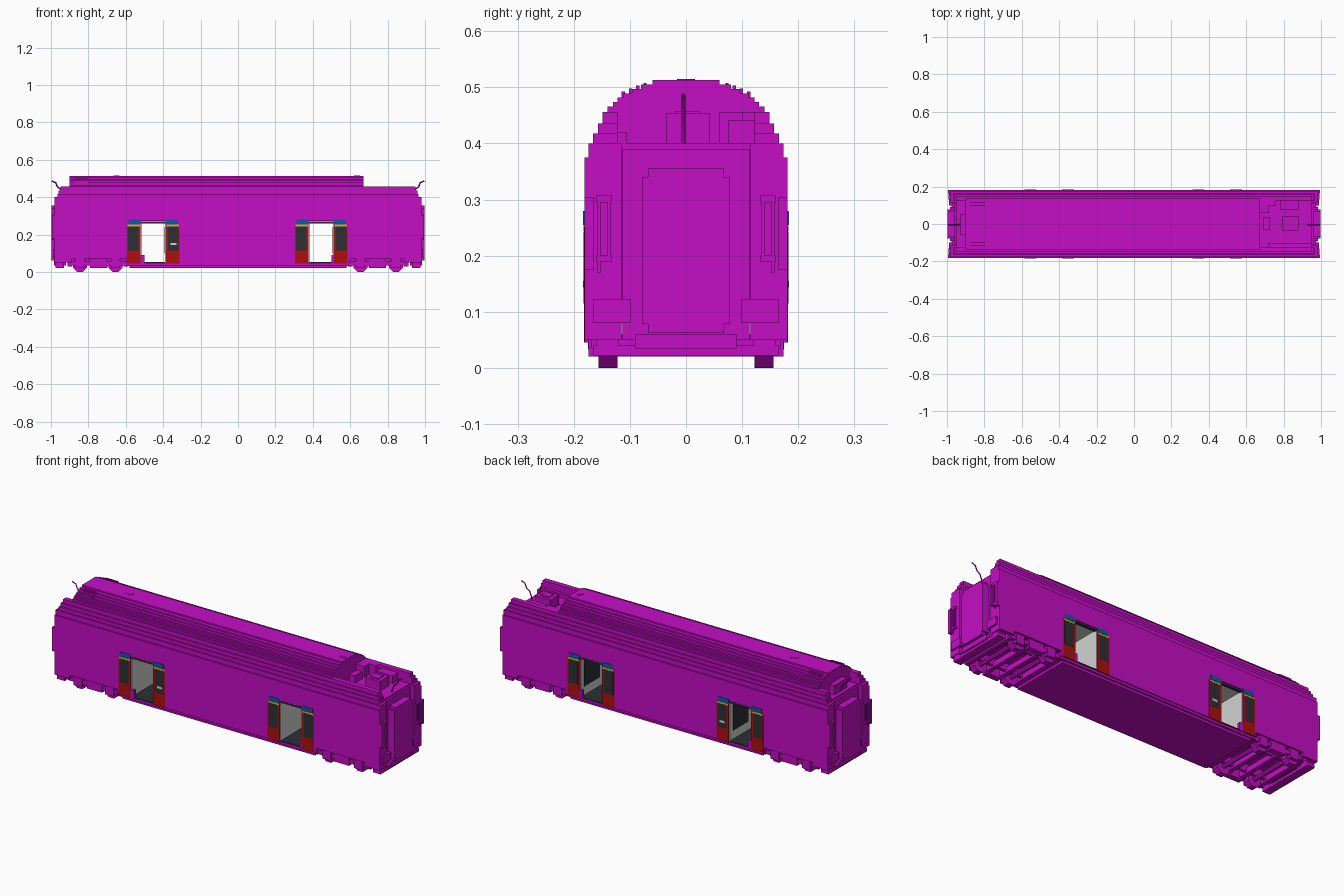
import bpy, bmesh, math
from mathutils import Matrix, Vector

cube = bpy.data.objects.get("Cube")
if cube:
    bpy.data.objects.remove(cube)


def colour(name, r, g, b):
    m = bpy.data.materials.new(name)
    m.use_nodes = True
    m.diffuse_color = (r, g, b, 1)
    m.node_tree.nodes["Principled BSDF"].inputs["Base Color"].default_value = (r, g, b, 1)
    return m


MAGENTA = colour("magenta", 0.56, 0.004, 0.56)
RED = colour("door red", 0.42, 0.005, 0.005)
BLUE = colour("door blue", 0.006, 0.09, 0.4)
YELLOW = colour("yellow", 0.75, 0.45, 0.02)
DARK = colour("dark glass", 0.025, 0.028, 0.036)
GREY = colour("light grey", 0.65, 0.65, 0.65)


def finish(name, bm, mat):
    mesh = bpy.data.meshes.new(name)
    bm.to_mesh(mesh)
    bm.free()
    mesh.materials.append(mat)
    ob = bpy.data.objects.new(name, mesh)
    bpy.context.scene.collection.objects.link(ob)
    return ob


def boxes(name, bounds, mat=MAGENTA):
    """One object from boxes given as pairs of x, y and z limits."""
    bm = bmesh.new()
    for x, y, z in bounds:
        size = [abs(p[1] - p[0]) for p in (x, y, z)]
        mid = Vector([(p[1] + p[0]) / 2 for p in (x, y, z)])
        bmesh.ops.create_cube(bm, size=1, matrix=Matrix.Translation(mid) @ Matrix.Diagonal((*size, 1)))
    return finish(name, bm, mat)


def flip(p, s):
    return (p[0] * s, p[1] * s)


def four(x, y, z):
    """The same box at both ends and on both sides."""
    return [(flip(x, sx), flip(y, sy), z) for sx in (-1, 1) for sy in (-1, 1)]


def ends(x, y, z):
    return [(flip(x, s), y, z) for s in (-1, 1)]


def sides(x, y, z):
    return [(x, flip(y, s), z) for s in (-1, 1)]


W = 0.181
DOORS = [(-0.52, -0.385), (0.378, 0.513)]

# Lower body, split by the two open vestibules
body = [((-0.95, DOORS[0][0]), (-W, W), (0.08, 0.272)),
        ((DOORS[0][1], DOORS[1][0]), (-W, W), (0.045, 0.272)),
        ((DOORS[1][1], 0.95), (-W, W), (0.08, 0.272)),
        ((-0.95, 0.95), (-W, W), (0.272, 0.375)),
        ((-0.95, 0.95), (-0.174, 0.174), (0.375, 0.4))]
body += four((0.94, 0.98), (0.115, W), (0.05, 0.375))
body += four((0.94, 0.98), (0.115, 0.174), (0.375, 0.4))
boxes("body_shell", body)
boxes("side_skirts", four((0.5, 0.6), (0.165, W), (0.045, 0.09)) +
      four((0.89, 0.98), (0.165, W), (0.05, 0.09)) +
      four((0.6, 0.9), (0.165, W), (0.07, 0.09)))

# Stepped roof shoulders, leaving an open deck at the ends
shoulder = []
for hw, z0, z1, end in ((0.166, 0.4, 0.418, 0.965), (0.157, 0.418, 0.436, 0.96), (0.149, 0.436, 0.456, 0.95)):
    shoulder.append(((-0.9, 0.67), (-hw, hw), (z0, z1)))
    shoulder += sides((-end, end), (0.122, hw), (z0, z1))
boxes("roof_shoulders", shoulder)

# Raised roof, in shallow steps
hump = []
for hw, z0, z1 in ((0.14, 0.456, 0.466), (0.13, 0.466, 0.474), (0.122, 0.474, 0.482), (0.111, 0.482, 0.489),
                   (0.096, 0.489, 0.497), (0.08, 0.497, 0.505), (0.06, 0.505, 0.513)):
    hump.append(((-0.9, 0.67), (-hw, hw), (z0, z1)))
boxes("raised_roof", hump)

# Roof vents, louvres and end equipment
bm = bmesh.new()
for x in (-0.65, 0.635):
    for radius, height in ((0.028, 0.003), (0.016, 0.006)):
        bmesh.ops.create_cone(bm, cap_ends=True, segments=12, radius1=radius, radius2=radius, depth=height,
                              matrix=Matrix.Translation((x, 0, 0.512)))
finish("roof_vents", bm, MAGENTA)
louvres = []
for i in range(4):
    y = 0.07 + i * 0.013
    louvres += sides((-0.875, -0.8), (y, y + 0.006), (0.48, 0.508 - i * 0.005))
boxes("roof_louvres", louvres)
boxes("roof_equipment", [((0.79, 0.88), (-0.035, 0.042), (0.39, 0.453)),
                         ((0.81, 0.86), (-0.02, 0.025), (0.45, 0.458)),
                         ((0.69, 0.725), (-0.03, 0.035), (0.39, 0.44)),
                         ((0.67, 0.72), (0.06, 0.115), (0.39, 0.456)),
                         ((0.67, 0.76), (0.1, 0.125), (0.39, 0.456)),
                         ((0.78, 0.88), (0.075, 0.125), (0.39, 0.442)),
                         ((0.72, 0.95), (-0.125, -0.105), (0.39, 0.42)),
                         ((-0.93, -0.9), (-0.06, 0.05), (0.39, 0.45))])

# Curved cable at each end of the roof
for s, label in ((-1, "right"), (1, "left")):
    curve = bpy.data.curves.new("roof_cable_" + label, "CURVE")
    curve.dimensions = "3D"
    curve.bevel_depth = 0.004
    curve.bevel_resolution = 0
    path = ((0.93, 0.4), (0.945, 0.44), (0.965, 0.455), (0.975, 0.478), (0.996, 0.486))
    spline = curve.splines.new("POLY")
    spline.points.add(len(path) - 1)
    for point, (x, z) in zip(spline.points, path):
        point.co = (s * x, -0.005, z, 1)
    curve.materials.append(MAGENTA)
    bpy.context.scene.collection.objects.link(bpy.data.objects.new(curve.name, curve))

# End gangways with notched corners
gangway = []
for hw, z0, z1 in ((0.068, 0.062, 0.355), (0.078, 0.078, 0.34)):
    gangway += ends((0.94, 0.998), (-hw, hw), (z0, z1))
boxes("gangways", gangway)
boxes("gangway_frames", ends((0.94, 0.96), (-0.113, 0.113), (0.05, 0.39)) +
      ends((0.92, 0.985), (-0.09, 0.09), (0.035, 0.06)) +
      ends((0.93, 0.975), (-0.165, 0.165), (0.022, 0.04)))

# End fittings: lamp boxes, grab rails and corner plates
boxes("end_boxes", four((0.97, 0.99), (0.098, 0.166), (0.08, 0.122)))
boxes("end_grab_rails", four((0.985, 0.992), (0.134, 0.14), (0.2, 0.305)) +
      four((0.985, 0.992), (0.152, 0.158), (0.17, 0.305)) +
      four((0.975, 0.992), (0.132, 0.16), (0.295, 0.308)) +
      four((0.975, 0.992), (0.132, 0.16), (0.19, 0.2)))
boxes("corner_plates", four((0.975, 0.995), (0.164, W), (0.175, 0.305)))

# Underfloor, stepping inward
boxes("underfloor", [((-0.6, 0.6), (-0.175, 0.175), (0.033, 0.05)),
                     ((-0.58, 0.58), (-0.165, 0.165), (0.02, 0.035))])

# Bogies: side frames, cross beams and octagonal wheels
frames, beams = [], []
frames += four((0.6, 0.9), (0.14, 0.168), (0.035, 0.058))
frames += four((0.7, 0.79), (0.14, 0.172), (0.022, 0.07))
frames += four((0.93, 0.975), (0.12, 0.16), (0.03, 0.055))
for x in (0.655, 0.845):
    frames += four((x - 0.025, x + 0.025), (0.15, 0.174), (0.02, 0.072))
for x in (0.6, 0.7, 0.78, 0.9):
    beams += ends((x - 0.012, x + 0.012), (-0.16, 0.16), (0.03, 0.06))
beams += four((0.6, 0.91), (0.09, 0.105), (0.04, 0.085))
boxes("bogie_frames", frames)
boxes("bogie_beams", beams)
bm = bmesh.new()
turn = Matrix.Rotation(math.pi / 2, 4, "X") @ Matrix.Rotation(math.pi / 8, 4, "Z")
for sx in (-1, 1):
    for x in (0.655, 0.845):
        place = Matrix.Translation((sx * x, 0, 0.038))
        bmesh.ops.create_cone(bm, cap_ends=True, segments=8, radius1=0.012, radius2=0.012, depth=0.28, matrix=place @ turn)
        for y in (-0.139, 0.139):
            place = Matrix.Translation((sx * x, y, 0.038))
            bmesh.ops.create_cone(bm, cap_ends=True, segments=8, radius1=0.041, radius2=0.041,
                                  depth=0.034, matrix=place @ turn)
finish("wheels", bm, MAGENTA)

# Vestibules, open from side to side
t = 0.004
in_y = (-W + 0.003, W - 0.003)
boxes("vestibule_walls", [((a, a + t), in_y, (0.05, 0.27)) for a, b in DOORS] +
      [((b - t, b), in_y, (0.05, 0.27)) for a, b in DOORS] +
      [((a, b), in_y, (0.266, 0.271)) for a, b in DOORS], GREY)
boxes("vestibule_floors", [((a, b), in_y, (0.046, 0.052)) for a, b in DOORS], DARK)
inner = []
for a, b in DOORS:
    inner += sides((b - t - 0.003, b - t), (0.02, 0.15), (0.1, 0.24))
    inner += sides((a, b), (0.165, 0.179), (0.26, 0.27))
boxes("vestibule_panels", inner, DARK)

# Open door leaves: red base, dark window, yellow strip and blue head
red, glass, yellow, blue, signs = [], [], [], [], []
for a, b in DOORS:
    for edge, s in ((a, -1), (b, 1)):
        far = edge + s * 0.073
        red += sides((edge, far), (W, W + 0.001), (0.045, 0.252))
        glass += sides((edge + s * 0.012, far - s * 0.006), (W, W + 0.002), (0.115, 0.243))
        yellow += sides((edge + s * 0.004, far - s * 0.003), (W, W + 0.002), (0.244, 0.254))
        blue += sides((edge, far - s * 0.008), (W, W + 0.0025), (0.255, 0.28))
    signs += sides((b + 0.025, b + 0.055), (W, W + 0.003), (0.143, 0.155))
boxes("door_bases", red, RED)
boxes("door_windows", glass, DARK)
boxes("door_strips", yellow, YELLOW)
boxes("door_heads", blue, BLUE)
boxes("door_signs", signs[:2], GREY)
